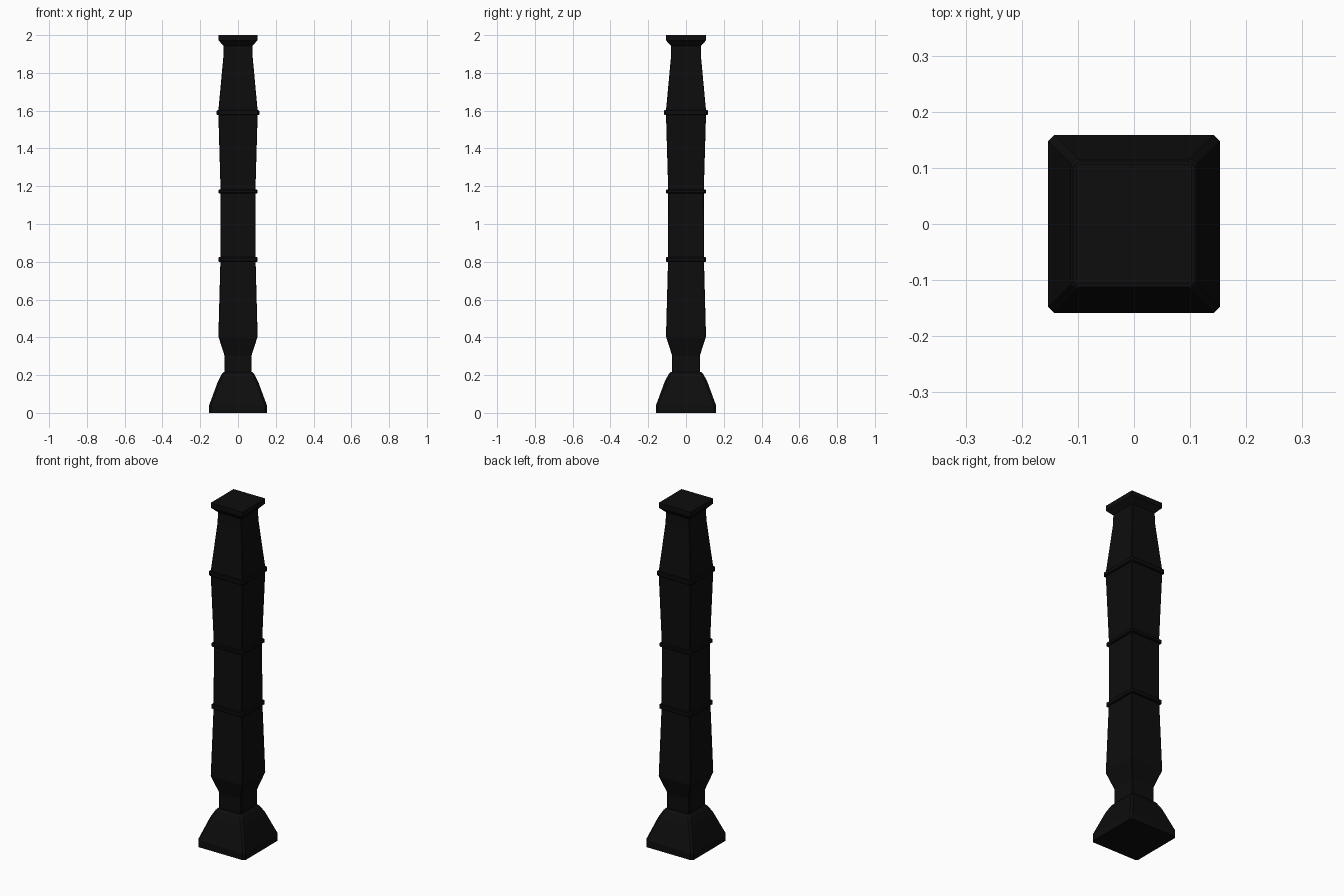
import bpy, bmesh

if "Cube" in bpy.data.objects:
    bpy.data.objects.remove(bpy.data.objects["Cube"])

mat = bpy.data.materials.new("black_paint")
mat.diffuse_color = (0.004, 0.004, 0.004, 1)
mat.use_nodes = True
mat.node_tree.nodes["Principled BSDF"].inputs["Base Color"].default_value = mat.diffuse_color


def square_loft(name, profile, chamfer, y_extra):
    """Stack chamfered rectangles given as (half width, height) and cap the ends."""
    bm = bmesh.new()
    rings = []
    for hx, z in profile:
        hy, c = hx + y_extra, chamfer
        pts = [(hx, -hy + c), (hx, hy - c), (hx - c, hy), (-hx + c, hy),
               (-hx, hy - c), (-hx, -hy + c), (-hx + c, -hy), (hx - c, -hy)]
        rings.append([bm.verts.new((x, y, z)) for x, y in pts])
    for a, b in zip(rings, rings[1:]):
        for i in range(8):
            j = (i + 1) % 8
            bm.faces.new((a[i], a[j], b[j], b[i]))
    bm.faces.new(rings[0][::-1])
    bm.faces.new(rings[-1])
    mesh = bpy.data.meshes.new(name)
    bm.to_mesh(mesh)
    bm.free()
    mesh.materials.append(mat)
    obj = bpy.data.objects.new(name, mesh)
    bpy.context.collection.objects.link(obj)
    return obj


# Flared foot
square_loft("foot", [(0.153, 0), (0.153, 0.04), (0.107, 0.165),
                     (0.086, 0.205), (0.074, 0.217)], 0.011, 0.006)

# Neck and tapered shaft
square_loft("shaft", [(0.072, 0.20), (0.072, 0.305), (0.104, 0.405),
                      (0.093, 0.81), (0.092, 1.17), (0.104, 1.58),
                      (0.104, 1.60), (0.078, 1.88), (0.076, 1.95)], 0.003, 0.002)

# Flared cap
square_loft("cap", [(0.076, 1.943), (0.103, 1.972), (0.103, 2.0)], 0.003, 0.003)

# Raised bands with softened edges
for name, half, z, h in [("lower_band", 0.104, 0.812, 0.012),
                         ("middle_band", 0.104, 1.172, 0.010),
                         ("upper_band", 0.113, 1.590, 0.013)]:
    square_loft(name, [(half - 0.004, z - h), (half, z - h + 0.004),
                       (half, z + h - 0.004), (half - 0.004, z + h)], 0.009, 0.003)
